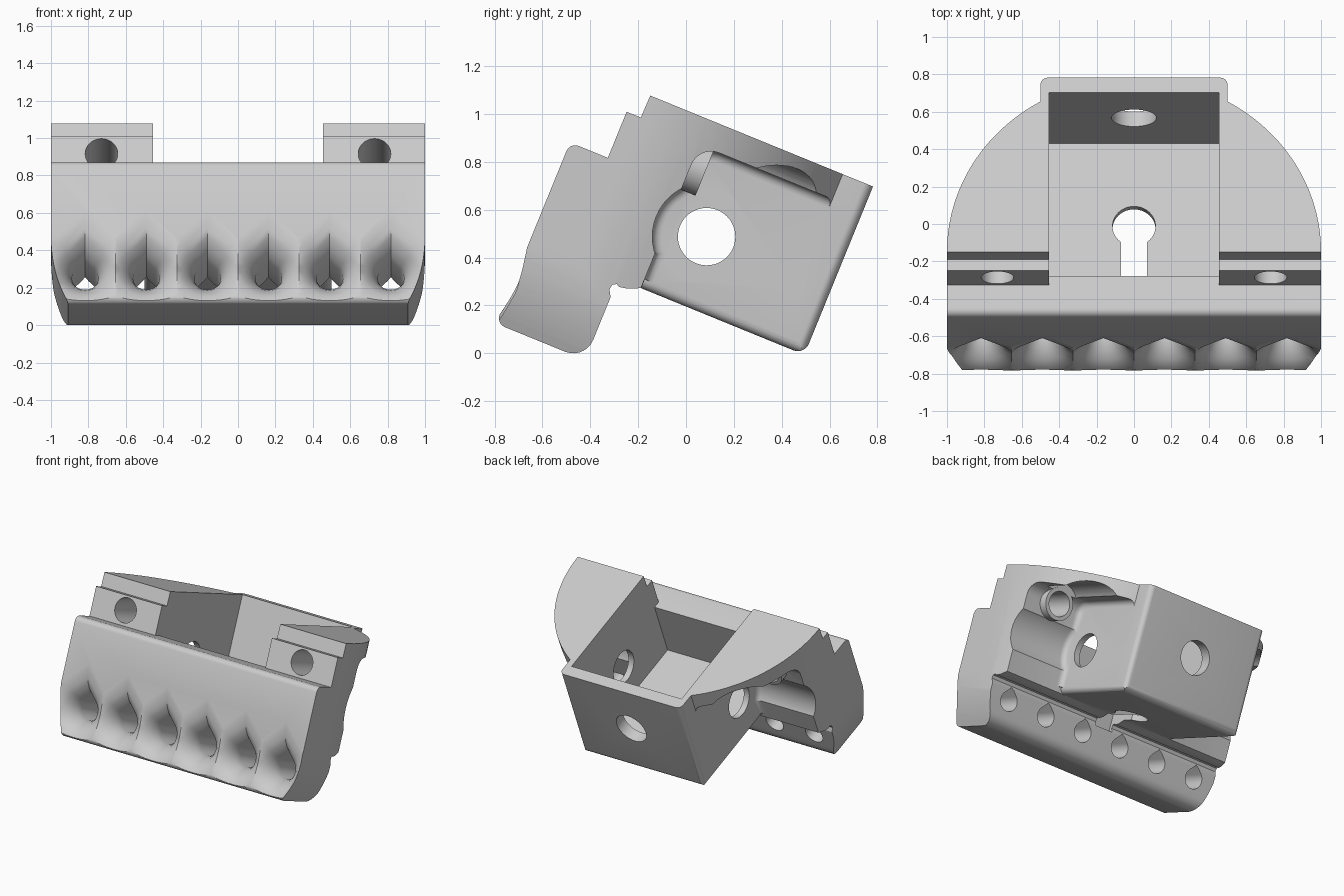
import bpy, bmesh
from math import pi, sin, cos, tan, radians
from mathutils import Matrix, Vector

if "Cube" in bpy.data.objects:
    bpy.data.objects.remove(bpy.data.objects["Cube"])

TILT = radians(22.2)
R = 0.04


def rounded(points, steps=7):
    """Outline from (a, b) or (a, b, radius) corners."""
    out, n = [], len(points)
    for i, p in enumerate(points):
        c = Vector(p[:2])
        if len(p) == 2:
            out.append(c)
            continue
        d1 = (Vector(points[i - 1][:2]) - c).normalized()
        d2 = (Vector(points[(i + 1) % n][:2]) - c).normalized()
        half = d1.angle(d2) / 2
        centre = c + (d1 + d2).normalized() * p[2] / sin(half)
        s = c + d1 * p[2] / tan(half) - centre
        e = c + d2 * p[2] / tan(half) - centre
        sweep = s.angle(e)
        for k in range(steps + 1):
            t = k / steps
            out.append(centre + (s * sin((1 - t) * sweep) + e * sin(t * sweep)) / sin(sweep))
    return out


def circle(a, b, r, n=48):
    return [(a + r * cos(2 * pi * i / n), b + r * sin(2 * pi * i / n)) for i in range(n)]


def rect(a0, a1, b0, b1):
    return [(a0, b0), (a1, b0), (a1, b1), (a0, b1)]


def loft(name, rings, bevel_at=None):
    """Solid skinned through rings of equal point count."""
    bm = bmesh.new()
    loops = [[bm.verts.new(p) for p in ring] for ring in rings]
    n = len(loops[0])
    for lo, hi in zip(loops, loops[1:]):
        for i in range(n):
            j = (i + 1) % n
            bm.faces.new((lo[i], lo[j], hi[j], hi[i]))
    bm.faces.new(loops[0][::-1])
    bm.faces.new(loops[-1])
    bmesh.ops.recalc_face_normals(bm, faces=bm.faces)
    if bevel_at is not None:
        edges = [e for e in bm.edges if all(abs(v.co.x - bevel_at) < 1e-5 for v in e.verts)]
        bmesh.ops.bevel(bm, geom=edges, offset=R, segments=5, profile=0.5, affect='EDGES')
    me = bpy.data.meshes.new(name)
    bm.to_mesh(me)
    bm.free()
    ob = bpy.data.objects.new(name, me)
    bpy.context.collection.objects.link(ob)
    return ob


def prism(name, pts, axis, t0, t1, bevel_at=None):
    """Outline extruded along axis 0 (x), 1 (depth) or 2 (height)."""
    def place(p, t):
        q = [p[0], p[1]]
        q.insert(axis, t)
        return q
    return loft(name, [[place(p, t) for p in pts] for t in (t0, t1)], bevel_at)


def combine(tool, operation='DIFFERENCE'):
    tool.hide_render = True
    m = body.modifiers.new("combine", 'BOOLEAN')
    m.object, m.operation, m.solver = tool, operation, 'EXACT'
    bpy.context.view_layer.objects.active = body
    bpy.ops.object.modifier_apply(modifier=m.name)
    bpy.data.objects.remove(tool)


# Main side profile: stepped ears, front bar, notch and box underside
body = prism("mount_body", rounded([
    (-.548, .943), (-.55, .843), (-.614, .843), (-.614, .635), (-.785, .635, R),
    (-.785, -.183, R), (-.383, -.183, .09), (-.383, .1), (-.4, .128), (-.396, .152),
    (-.38, .16), (-.365, .153), (-.33, .16), (-.28, .183), (.458, .183, .05), (.458, .943)]),
    0, -1, 1)

# Plan shape: straight front, round wings, square box at the back
arc = [(cos(pi / 3 * i / 20), -.545 + sin(pi / 3 * i / 20)) for i in range(21)]
half = [(1, -1)] + arc + [(.5, .4585, R)]
plan = rounded(half + [(-p[0],) + tuple(p[1:]) for p in reversed(half)])
combine(prism("plan_cutter", plan, 2, -1, 1.5), 'INTERSECT')

# Curved taper on the ends of the bar
side = [(1.01, 1.2), (1.01, .25)]
side += [(1 - .09 * (i / 10) ** 2, .19 - .037 * i) for i in range(13)]
combine(prism("taper_cutter", side + [(-a, b) for a, b in reversed(side)], 1, -2, 2), 'INTERSECT')

for s in (-1, 1):
    # Pocket under each wing, with a round relief near the side hole
    pocket = rounded([(-.28, 0), (-.28, .83, .09), (.9, .83), (.9, 0)])
    combine(prism("wing_pocket", pocket, 0, s * .5, s * 1.3, s * .5))
    combine(prism("round_relief", circle(-.107, .486, .227), 0, s * .5, s * 1.3, s * .5))
    # Rounded lower edge of the box
    edge = [(s * (.46 + R * cos(a)), .223 - R * sin(a)) for a in [pi / 2 * i / 6 for i in range(7)]]
    edge += [(s * .46, .1), (s * .56, .1), (s * .56, .223)]
    combine(prism("edge_cutter", edge, 1, -.279, .6))
    # Screw access groove, boss and hole in each ear
    combine(prism("access_groove", circle(s * .73, .742, .15), 1, -.22, 1))
    combine(prism("screw_boss", circle(s * .73, .742, .115), 1, -.35, -.215), 'UNION')
    combine(prism("screw_hole", circle(s * .73, .742, .087), 1, -1, 0))

# Open box and lowered centre of the front wall
combine(prism("box_cavity", rect(-.455, .455, -.561, .372), 2, .226, 1.3))
combine(prism("front_opening", rect(-.455, .455, -1, -.5), 2, .635, 1.3))

# Holes through the box sides, back and floor
combine(prism("side_hole", circle(-.107, .486, .12), 0, -1.2, 1.2))
combine(prism("back_hole", circle(0, .584, .12), 1, .2, .7))
combine(prism("keyhole_round", circle(0, -.107, .115), 2, 0, .4))
combine(prism("keyhole_slot", rect(-.07, .07, -.42, -.107), 2, .1, .4))


# Flared teardrop holes along the bar
def teardrop(x, u, r, n=32):
    ring = [(x, u, .02 + r * 2 ** .5)]
    for i in range(n + 1):
        a = pi * .75 + 1.5 * pi * i / n
        ring.append((x + r * cos(a), u, .02 + r * sin(a)))
    return ring


flare = [(-.9, .245), (-.788, .24), (-.776, .2), (-.764, .165), (-.74, .135),
         (-.705, .105), (-.66, .082), (-.62, .07), (-.3, .07)]
for i in range(6):
    x = (i - 2.5) * .327
    combine(loft("flared_hole", [teardrop(x, u, r) for u, r in flare]))

# Tilt the part and rest it on the ground
me = body.data
me.transform(Matrix.Rotation(-TILT, 4, 'X'))
ys = [v.co.y for v in me.vertices]
zs = [v.co.z for v in me.vertices]
me.transform(Matrix.Translation((0, -(min(ys) + max(ys)) / 2, -min(zs))))

# Material
grey = bpy.data.materials.new("light_grey")
grey.use_nodes = True
colour = (.6, .6, .6, 1)
grey.diffuse_color = colour
grey.node_tree.nodes["Principled BSDF"].inputs["Base Color"].default_value = colour
me.materials.clear()
me.materials.append(grey)
for p in me.polygons:
    p.material_index = 0

bpy.ops.object.select_all(action='DESELECT')
body.select_set(True)
bpy.context.view_layer.objects.active = body
bpy.ops.object.shade_smooth_by_angle(angle=radians(28))
